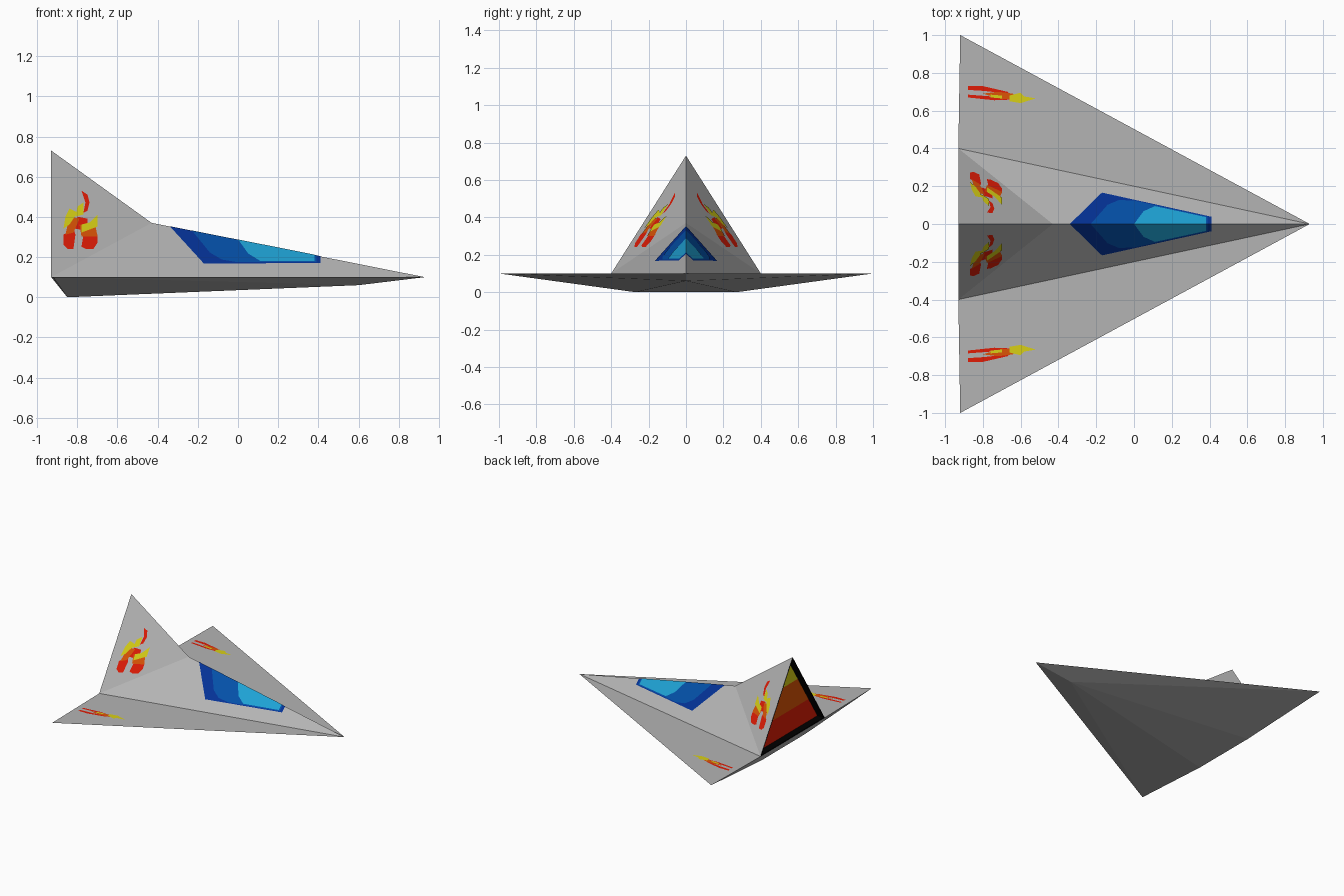
import bpy, bmesh
from mathutils import Vector

if "Cube" in bpy.data.objects:
    bpy.data.objects.remove(bpy.data.objects["Cube"])


def srgb(r, g, b):
    lin = [((c / 255 + 0.055) / 1.055) ** 2.4 if c > 10 else c / 255 / 12.92 for c in (r, g, b)]
    return (*lin, 1)


def material(name, *rgb):
    m = bpy.data.materials.new(name)
    m.diffuse_color = srgb(*rgb)
    m.use_nodes = True
    m.node_tree.nodes["Principled BSDF"].inputs["Base Color"].default_value = m.diffuse_color
    return m


GREY = material("hull grey", 180, 180, 180)
BLACK = material("black", 0, 0, 0)
NAVY = material("navy blue", 4, 50, 150)
BLUE = material("mid blue", 4, 80, 168)
CYAN = material("light blue", 30, 162, 212)
RED = material("red", 225, 28, 6)
ORANGE = material("orange", 220, 84, 6)
YELLOW = material("yellow", 216, 208, 22)

# Key points of the craft (port half, y >= 0)
NOSE = Vector((0.93, 0, 0.10))
RIDGE = Vector((-0.43, 0, 0.37))
FIN = Vector((-0.93, 0, 0.73))
ROOT = Vector((-0.93, 0.40, 0.10))
TIP = Vector((-0.92, 1.0, 0.10))
KEEL = Vector((0.60, 0, 0.06))
HEEL = Vector((-0.85, 0.27, 0))
ROOT_MID = Vector((-0.93, 0, 0.10))
HEEL_MID = Vector((-0.85, 0, 0))


def finish(name, bm, mats):
    mesh = bpy.data.meshes.new(name)
    bm.to_mesh(mesh)
    bm.free()
    for m in mats:
        mesh.materials.append(m)
    ob = bpy.data.objects.new(name, mesh)
    bpy.context.collection.objects.link(ob)
    return ob


def mirrored(name, polys, mat):
    """Faces given for y >= 0 are repeated on the other side."""
    bm = bmesh.new()
    for poly in polys:
        bm.faces.new([bm.verts.new(p) for p in poly])
        bm.faces.new([bm.verts.new((p[0], -p[1], p[2])) for p in reversed(poly)])
    bmesh.ops.remove_doubles(bm, verts=bm.verts[:], dist=1e-4)
    return finish(name, bm, [mat])


def decal(name, plane, axis, outlines, mat, lift):
    """Flat outlines projected along an axis on to a plane of the hull."""
    a, b, c = plane
    n = (b - a).cross(c - a).normalized()
    if n.z < 0:
        n = -n
    polys = []
    for outline in outlines:
        pts = []
        for u, v in outline:
            if axis == 'z':
                p = Vector((u, v, a.z - (n.x * (u - a.x) + n.y * (v - a.y)) / n.z)) + n * lift
                if v == 0:
                    p.y = 0
            else:
                p = Vector((u, a.y - (n.x * (u - a.x) + n.z * (v - a.z)) / n.y, v)) + n * lift
            pts.append(p)
        # keep faces pointing outwards
        m = (pts[1] - pts[0]).cross(pts[2] - pts[0])
        polys.append(pts if m.dot(n) > 0 else pts[::-1])
    return mirrored(name, polys, mat)


# Upper hull
mirrored("fuselage", [(NOSE, RIDGE, ROOT)], GREY)
mirrored("tail_fin", [(ROOT, RIDGE, FIN)], GREY)
mirrored("wings", [(NOSE, ROOT, TIP)], GREY)

# Belly
mirrored("belly", [(NOSE, TIP, KEEL), (KEEL, TIP, HEEL), (KEEL, HEEL, HEEL_MID),
                   (TIP, ROOT, HEEL), (ROOT, ROOT_MID, HEEL_MID, HEEL)], GREY)

# Exhaust: recessed tail triangle with glow bands by height
bm = bmesh.new()
f = bm.faces.new([bm.verts.new(p) for p in (FIN, ROOT, (ROOT.x, -ROOT.y, ROOT.z))])
f.normal_update()
if f.normal.x > 0:
    f.normal_flip()
bmesh.ops.inset_region(bm, faces=[f], thickness=0.007, use_boundary=True, use_even_offset=True)
bmesh.ops.inset_region(bm, faces=[f], thickness=0.02, depth=-0.03, use_boundary=True,
                       use_even_offset=True)
for z in (0.30, 0.51):
    inner = [g for g in bm.faces if g.calc_center_median().x > -0.905]
    geom = inner + list({e for g in inner for e in g.edges}) + list({v for g in inner for v in g.verts})
    bmesh.ops.bisect_plane(bm, geom=geom, plane_co=(0, 0, z), plane_no=(0, 0, 1))
for g in bm.faces:
    c = g.calc_center_median()
    if c.x > -0.905:
        g.material_index = 1 if c.z < 0.30 else 2 if c.z < 0.51 else 3
finish("exhaust", bm, [BLACK, RED, ORANGE, YELLOW])

# Canopy in three blues, seen from above (x, y)
SIDE = (NOSE, RIDGE, ROOT)
decal("canopy_frame", SIDE, 'z', [[(-.34, 0), (-.17, .165), (.41, .037), (.41, 0)]], NAVY, .002)
decal("canopy_glass", SIDE, 'z', [[(-.23, 0), (-.14, .10), (-.08, .125), (.0, .122),
                                   (.39, .037), (.39, 0)]], BLUE, .003)
decal("canopy_shine", SIDE, 'z', [[(0, 0), (.05, .065), (.11, .092), (.38, .034), (.38, 0)]], CYAN, .004)

# Flames on the fin, seen from the side (x, z)
FINP = (ROOT, RIDGE, FIN)
decal("fin_flame_red", FINP, 'y', [
    [(-.87, .26), (-.85, .24), (-.82, .24), (-.81, .31), (-.82, .34), (-.87, .31)],
    [(-.78, .25), (-.76, .24), (-.72, .24), (-.70, .27), (-.70, .31), (-.77, .31)],
    [(-.78, .53), (-.75, .51), (-.74, .47), (-.75, .43), (-.77, .42), (-.76, .47)],
    [(-.81, .34), (-.75, .33), (-.75, .39), (-.80, .40)]], RED, .002)
decal("fin_flame_orange", FINP, 'y', [
    [(-.86, .31), (-.82, .32), (-.79, .39), (-.84, .40)],
    [(-.78, .30), (-.70, .30), (-.71, .35), (-.79, .36)]], ORANGE, .003)
decal("fin_flame_yellow", FINP, 'y', [
    [(-.87, .34), (-.84, .36), (-.80, .42), (-.84, .44), (-.86, .40)],
    [(-.78, .32), (-.70, .35), (-.70, .41), (-.74, .37), (-.78, .36)],
    [(-.81, .40), (-.77, .41), (-.77, .47), (-.80, .45)]], YELLOW, .004)

# Flames on the wings, seen from above (x, y)
WING = (NOSE, ROOT, TIP)
decal("wing_flame_red", WING, 'z', [
    [(-.88, .71), (-.80, .705), (-.66, .69), (-.67, .70), (-.80, .73), (-.88, .73)],
    [(-.88, .67), (-.74, .655), (-.62, .66), (-.75, .675), (-.88, .685)]], RED, .002)
decal("wing_flame_orange", WING, 'z', [
    [(-.80, .69), (-.70, .66), (-.62, .665), (-.64, .69), (-.72, .70)]], ORANGE, .003)
decal("wing_flame_yellow", WING, 'z', [
    [(-.76, .67), (-.70, .665), (-.70, .68), (-.76, .685)],
    [(-.66, .65), (-.60, .64), (-.52, .665), (-.58, .675), (-.60, .695), (-.66, .68)]], YELLOW, .004)
